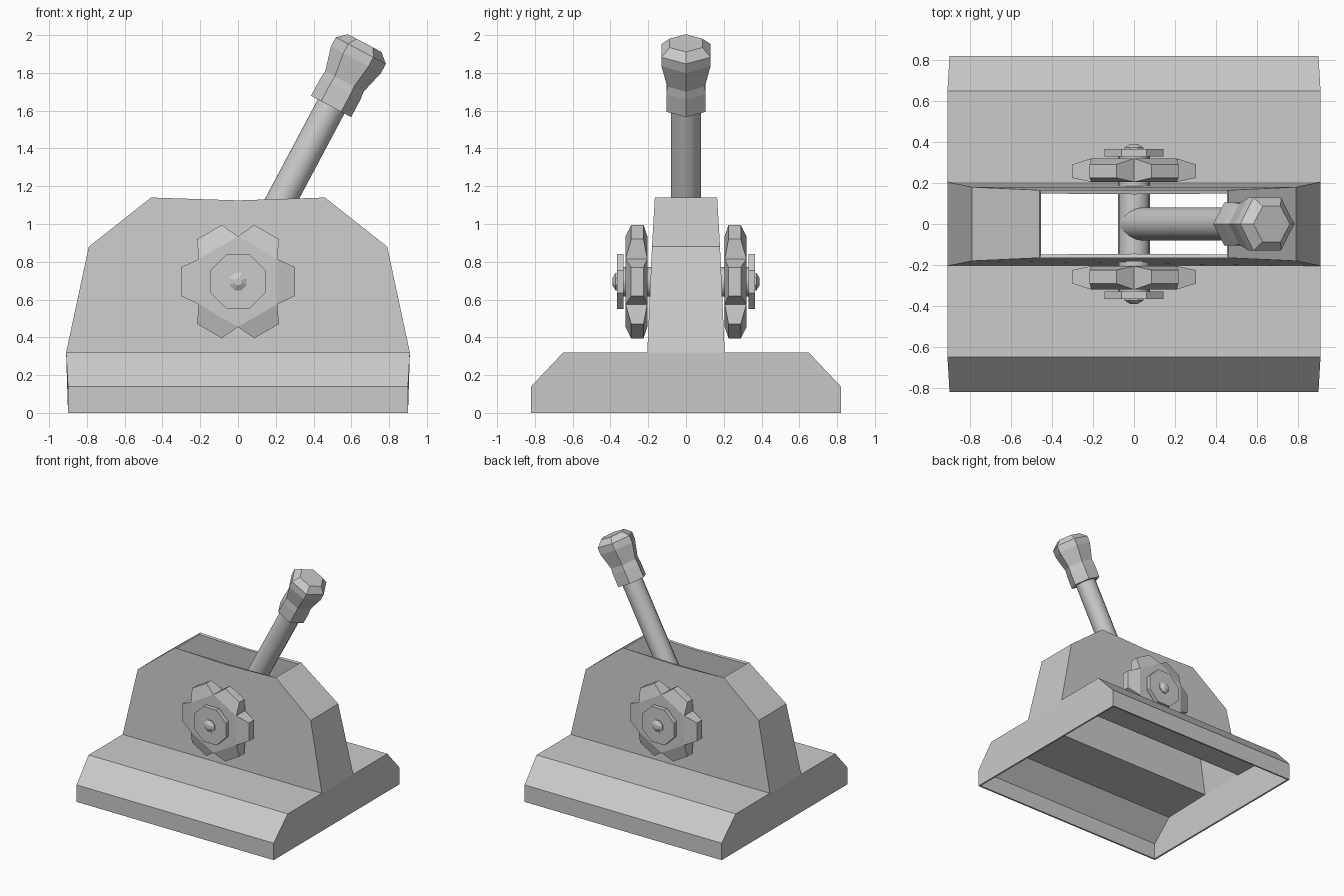
import bpy, bmesh, math
from mathutils import Matrix, Vector

if "Cube" in bpy.data.objects:
    bpy.data.objects.remove(bpy.data.objects["Cube"], do_unlink=True)

grey = bpy.data.materials.new("plain grey")
grey.use_nodes = True
grey.diffuse_color = (0.6, 0.6, 0.6, 1)
grey.node_tree.nodes["Principled BSDF"].inputs["Base Color"].default_value = (0.6, 0.6, 0.6, 1)

PIVOT = Vector((0, 0, 0.695))


def finish(name, bm, smooth=False):
    bmesh.ops.recalc_face_normals(bm, faces=bm.faces[:])
    mesh = bpy.data.meshes.new(name)
    bm.to_mesh(mesh)
    bm.free()
    mesh.materials.append(grey)
    obj = bpy.data.objects.new(name, mesh)
    bpy.context.collection.objects.link(obj)
    if smooth:
        bpy.ops.object.select_all(action="DESELECT")
        bpy.context.view_layer.objects.active = obj
        obj.select_set(True)
        bpy.ops.object.shade_smooth_by_angle(angle=math.radians(35))
    return obj


def turned(name, rings, sides, matrix, phase=0.0, smooth=False):
    """Closed solid of (distance, radius) rings along the local z axis."""
    bm = bmesh.new()
    loops = []
    for dist, rad in rings:
        angles = [phase + math.tau * i / sides for i in range(sides)]
        loops.append([bm.verts.new(matrix @ Vector((rad * math.cos(a), rad * math.sin(a), dist)))
                      for a in angles])
    for low, high in zip(loops, loops[1:]):
        for i in range(sides):
            j = (i + 1) % sides
            bm.faces.new((low[i], low[j], high[j], high[i]))
    bm.faces.new(loops[0])
    bm.faces.new(loops[-1])
    return finish(name, bm, smooth)


# Hollow housing: flared base and upright body, open below and on top
bm = bmesh.new()
outline = [(-0.91, 0.32, 0.205), (-0.79, 0.88, 0.18), (-0.46, 1.14, 0.165), (0, 1.125, 0.165),
           (0.46, 1.14, 0.165), (0.79, 0.88, 0.18), (0.91, 0.32, 0.205)]
flare = [(0.91, 0.65, 0.32), (0.9, 0.82, 0.14), (0.9, 0.82, 0)]
walls, skirts = {}, {}
for s in (-1, 1):
    walls[s] = [bm.verts.new((x, s * y, z)) for x, z, y in outline]
    bm.faces.new(walls[s])
    # base strips step outward and down from the foot of the wall
    skirts[s] = {e: [bm.verts.new((e * x, s * y, z)) for x, y, z in flare] for e in (-1, 1)}
    left = [walls[s][0]] + skirts[s][-1]
    right = [walls[s][-1]] + skirts[s][1]
    for i in range(len(flare)):
        bm.faces.new((left[i], right[i], right[i + 1], left[i + 1]))
for e, steps in ((-1, (0, 1, 2)), (1, (6, 5, 4))):
    # sloping end faces, then the wide end of the base
    for i, j in zip(steps, steps[1:]):
        bm.faces.new((walls[-1][i], walls[1][i], walls[1][j], walls[-1][j]))
    foot = steps[0]
    bm.faces.new([walls[-1][foot]] + skirts[-1][e] + skirts[1][e][::-1] + [walls[1][foot]])
housing = finish("housing", bm)
shell = housing.modifiers.new("wall thickness", "SOLIDIFY")
shell.thickness = 0.02
shell.offset = -1

# Axle through the housing
across = Matrix.Translation(PIVOT) @ Matrix.Rotation(math.pi / 2, 4, "X")
turned("axle", [(-0.335, 0.078), (0.335, 0.078)], 16, across, smooth=True)


# Toothed wheels with narrowed teeth, washers and bolts on both sides
def toothed_wheel(name, s):
    bm = bmesh.new()

    def point(deg, rad, y):
        a = math.radians(deg)
        return bm.verts.new(PIVOT + Vector((rad * math.cos(a), s * y, rad * math.sin(a))))

    layers = []
    for y_valley, y_tip in ((0.205, 0.225), (0.32, 0.29)):
        valleys = [point(60 * k - 30, 0.24, y_valley) for k in range(6)]
        tips = [(point(60 * k - 14, 0.312, y_tip), point(60 * k + 14, 0.312, y_tip))
                for k in range(6)]
        bm.faces.new(valleys)
        ring = []
        for k in range(6):
            bm.faces.new((valleys[k], *tips[k], valleys[(k + 1) % 6]))
            ring += [valleys[k], *tips[k]]
        layers.append(ring)
    inner, outer = layers
    for i in range(len(inner)):
        j = (i + 1) % len(inner)
        bm.faces.new((inner[i], inner[j], outer[j], outer[i]))
    finish(name, bm)


for s, side in ((-1, "front"), (1, "back")):
    toothed_wheel(side + "_wheel", s)
    outward = Matrix.Translation(PIVOT) @ Matrix.Rotation(-s * math.pi / 2, 4, "X")
    turned(side + "_washer", [(0.33, 0.157), (0.366, 0.157)], 8, outward, math.pi / 8)
    turned(side + "_bolt", [(0.36, 0.05), (0.373, 0.05), (0.39, 0.02)], 8, outward, math.pi / 8)

# Leaning lever with a six-sided knob
lean = Matrix.Translation(PIVOT) @ Matrix.Rotation(math.radians(28), 4, "Y")
turned("lever_shaft", [(0, 0.08), (1.1, 0.08)], 16, lean, smooth=True)
turned("lever_knob", [(1.05, 0.12), (1.155, 0.12), (1.2, 0.115), (1.33, 0.15),
                      (1.385, 0.15), (1.43, 0.1)], 6, lean)
